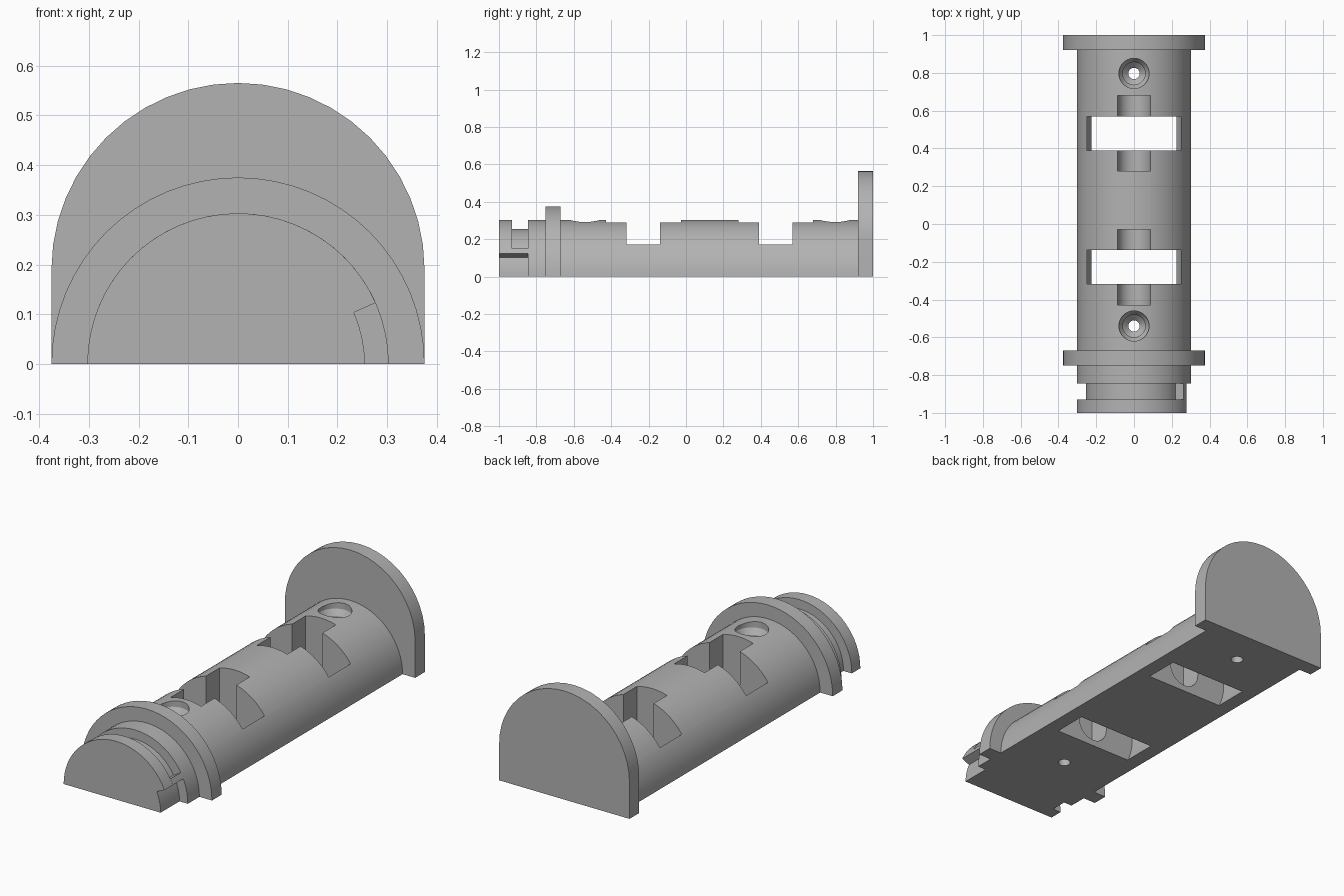
import bpy
import bmesh
from math import cos, sin, radians

cube = bpy.data.objects.get("Cube")
if cube:
    bpy.data.objects.remove(cube, do_unlink=True)

grey = bpy.data.materials.new("plain grey")
grey.use_nodes = True
COLOUR = (0.45, 0.45, 0.45, 1)
grey.diffuse_color = COLOUR
grey.node_tree.nodes["Principled BSDF"].inputs["Base Color"].default_value = COLOUR

R = 0.303        # shaft radius
INNER = 0.255    # groove and wheel radius
BIG = 0.375      # flange radius
AXLE_Z = 0.119   # wheel and axle height


def arc(r, a, b, cz=0.0, steps=24):
    """Points in the xz plane, angles in degrees from +x."""
    angles = [radians(a + (b - a) * i / steps) for i in range(steps + 1)]
    return [(r * cos(t), cz + r * sin(t)) for t in angles]


def make_object(name, bm):
    bmesh.ops.recalc_face_normals(bm, faces=bm.faces)
    mesh = bpy.data.meshes.new(name)
    bm.to_mesh(mesh)
    bm.free()
    mesh.materials.append(grey)
    obj = bpy.data.objects.new(name, mesh)
    bpy.context.collection.objects.link(obj)
    return obj


def prism(name, profile, y0, y1):
    """Extrude an xz profile along y."""
    bm = bmesh.new()
    face = bm.faces.new([bm.verts.new((x, y0, z)) for x, z in profile])
    moved = bmesh.ops.extrude_face_region(bm, geom=[face])["geom"]
    verts = [g for g in moved if isinstance(g, bmesh.types.BMVert)]
    bmesh.ops.translate(bm, verts=verts, vec=(0, y1 - y0, 0))
    return make_object(name, bm)


def lathe(name, profile, y, steps=32):
    """Stack of rings (radius, height) around a vertical axis, capped."""
    bm = bmesh.new()
    rings = [[bm.verts.new((px, y + py, z)) for px, py in arc(r, 0, 360, 0, steps)[:-1]]
             for r, z in profile]
    for low, high in zip(rings, rings[1:]):
        for i in range(steps):
            j = (i + 1) % steps
            bm.faces.new((low[i], low[j], high[j], high[i]))
    bm.faces.new(rings[0])
    bm.faces.new(rings[-1])
    return make_object(name, bm)


def cut(target, cutter):
    cutter.hide_render = True
    mod = target.modifiers.new("cut", 'BOOLEAN')
    mod.operation = 'DIFFERENCE'
    mod.solver = 'EXACT'
    mod.object = cutter
    bpy.context.view_layer.objects.active = target
    bpy.ops.object.modifier_apply(modifier=mod.name)
    bpy.data.objects.remove(cutter, do_unlink=True)


# Half-round shaft
shaft = prism("shaft", arc(R, 0, 180, steps=32), -0.67, 0.92)

# Wheel windows with an axle trough running through each
for y in (-0.228, 0.48):
    cut(shaft, prism("wheel_cutter", arc(INNER, 0, 360, AXLE_Z, 48)[:-1], y - 0.09, y + 0.09))
    trough = arc(0.087, 180, 360, AXLE_Z, 16) + [(0.087, 0.5), (-0.087, 0.5)]
    cut(shaft, prism("axle_cutter", trough, y - 0.2, y + 0.2))

# Stepped screw holes
for y in (-0.54, 0.797):
    steps = [(0.03, -0.1), (0.03, 0.12), (0.06, 0.15), (0.06, 0.24), (0.08, 0.27), (0.08, 0.4)]
    cut(shaft, lathe("screw_cutter", steps, y))

# Tall end plate and the round collar
plate = prism("end_plate", [(BIG, 0)] + arc(BIG, 0, 180, 0.19) + [(-BIG, 0)], 0.92, 1.0)
collar = prism("collar", arc(BIG, 0, 180, steps=32), -0.75, -0.67)

# Twist-lock end: neck, groove with a stop, and lip with an entry notch
neck = prism("lock_neck", arc(R, 0, 180, steps=32), -0.845, -0.75)
entry = arc(INNER, 0, 24, steps=4)
groove = prism("lock_groove",
               entry + arc(R, 24, 30, steps=2) + arc(INNER, 30, 180, steps=26),
               -0.93, -0.845)
lip = prism("lock_lip", entry + arc(R, 24, 180, steps=28), -1.0, -0.93)

# Smooth curved faces, keep hard edges
bpy.ops.object.select_all(action='DESELECT')
for obj in (shaft, plate, collar, neck, groove, lip):
    obj.select_set(True)
bpy.context.view_layer.objects.active = shaft
bpy.ops.object.shade_smooth_by_angle(angle=radians(25))
